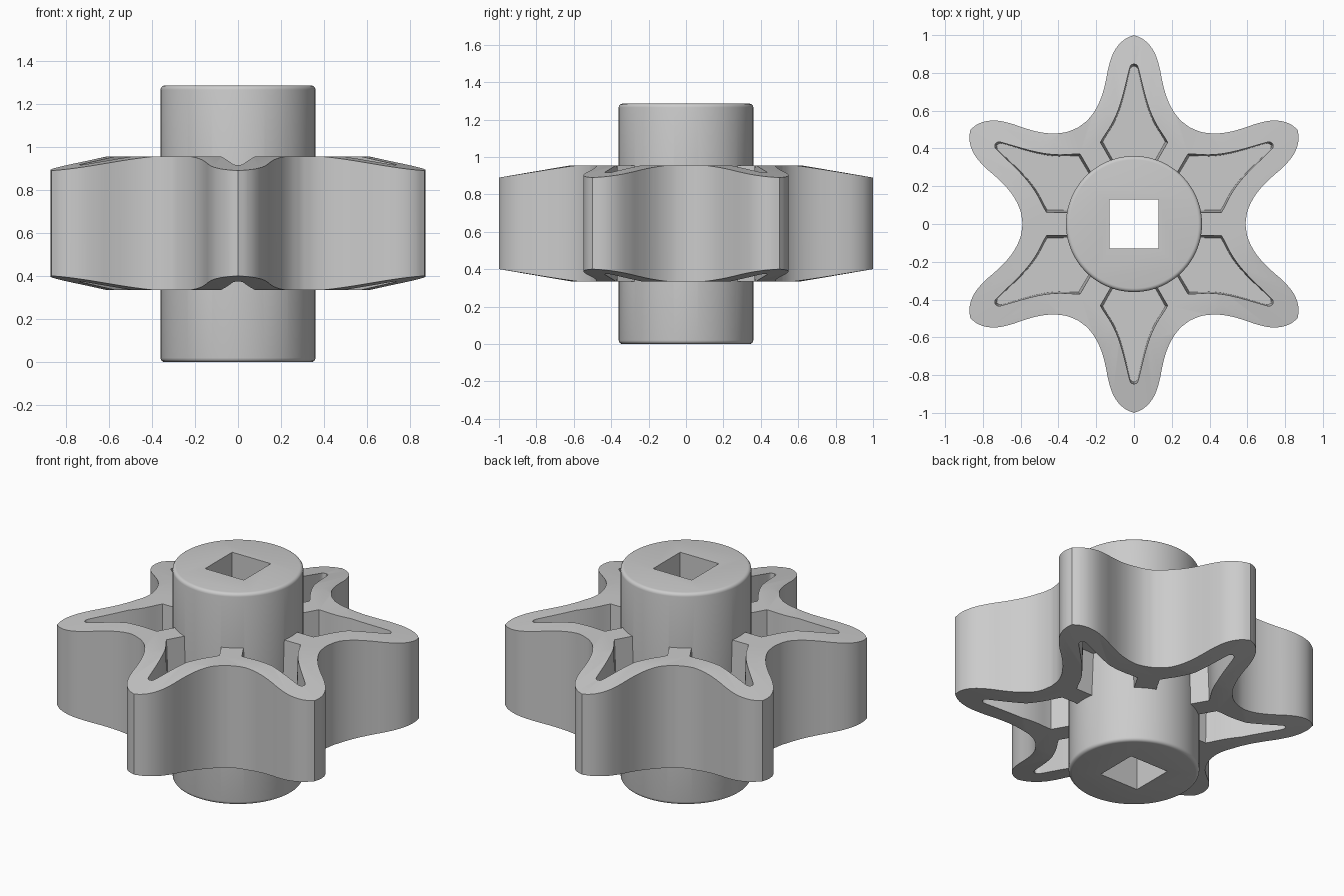
import bpy, bmesh
from math import sin, cos, pi, radians
from mathutils import Vector, Matrix

if "Cube" in bpy.data.objects:
    bpy.data.objects.remove(bpy.data.objects["Cube"])

MID = 0.645  # mid height of the star wheel


def loft(bm, rings):
    """Closed solid through stacked rings of equal point count."""
    loops = [[bm.verts.new(p) for p in ring] for ring in rings]
    n = len(loops[0])
    for a, b in zip(loops, loops[1:]):
        for i in range(n):
            j = (i + 1) % n
            bm.faces.new((a[i], a[j], b[j], b[i]))
    bm.faces.new(loops[0][::-1])
    bm.faces.new(loops[-1])


def make(name, solids):
    bm = bmesh.new()
    for rings in solids:
        loft(bm, rings)
    bmesh.ops.recalc_face_normals(bm, faces=bm.faces[:])
    me = bpy.data.meshes.new(name)
    bm.to_mesh(me)
    bm.free()
    ob = bpy.data.objects.new(name, me)
    bpy.context.collection.objects.link(ob)
    return ob


def lathe(profile, n=144):
    return [[(r * cos(2 * pi * i / n), r * sin(2 * pi * i / n), z) for i in range(n)]
            for r, z in profile]


def flat(points, z):
    return [(x, y, z) for x, y in points]


def turn(points, k):
    rot = Matrix.Rotation(radians(60 * k), 2)
    return [tuple(rot @ Vector(p)) for p in points]


def smooth(points, steps=4):
    """Catmull-Rom curve through the points."""
    p = [Vector(q) for q in points]
    p = [2 * p[0] - p[1]] + p + [2 * p[-1] - p[-2]]
    out = []
    for a, b, c, d in zip(p, p[1:], p[2:], p[3:]):
        for s in range(steps):
            t = s / steps
            out.append(0.5 * (2 * b + (c - a) * t + (2 * a - 5 * b + 4 * c - d) * t * t
                              + (3 * b - a - 3 * c + d) * t ** 3))
    out.append(p[-2])
    return [tuple(v) for v in out]


def boolean(ob, other, operation):
    mod = ob.modifiers.new(operation, 'BOOLEAN')
    mod.object, mod.operation, mod.solver = other, operation, 'EXACT'
    bpy.context.view_layer.objects.active = ob
    bpy.ops.object.modifier_apply(modifier=mod.name)
    bpy.data.objects.remove(other)


# Six-lobed outline, from half a lobe mirrored and turned
half = smooth([(0, 1), (.042, .982), (.08, .95), (.112, .9), (.135, .83), (.15, .755),
               (.17, .68), (.2, .612), (.243, .553), (.295, .511)])
lobe = half[::-1][:-1] + [(-x, y) for x, y in half[:-1]]
outline = [p for k in range(6) for p in turn(lobe, k)]
wheel = make("star_wheel", [[flat(outline, 0.2), flat(outline, 1.1)]])

# Coned top and bottom faces that thin the lobe tips
blank = make("coned_blank", [lathe([(.62, .335), (1.05, .409), (1.05, .881), (.62, .955)])])
boolean(wheel, blank, 'INTERSECT')

# Tapered pockets on both sides, leaving a central web and six ribs
side = smooth([(0, .85), (.018, .84), (.03, .8), (.057, .69), (.085, .6), (.12, .525),
               (.165, .455)], 3) + [(.178, .432), (.103, .302)]
mouth = side[::-1][:-1] + [(-x, y) for x, y in side]
floor = [(x * 0.93, 0.5 + (y - 0.5) * 0.96) for x, y in mouth]
pockets = []
for k in range(6):
    m, f = turn(mouth, k), turn(floor, k)
    for s in (1, -1):
        pockets.append([flat(f, MID + s * 0.05), flat(m, MID + s * 0.31),
                        flat(m, MID + s * 0.4)])
boolean(wheel, make("pocket_cutter", pockets), 'DIFFERENCE')

# Hub with rounded rims
H, R, B = 1.285, 0.36, 0.02
arc = [(R - B + B * sin(a * pi / 8), B - B * cos(a * pi / 8)) for a in range(5)]
hub = make("hub", [lathe(arc + [(r, H - z) for r, z in reversed(arc)])])
boolean(wheel, hub, 'UNION')

# Square shaft hole
square = [(-.13, -.13), (.13, -.13), (.13, .13), (-.13, .13)]
boolean(wheel, make("bore_cutter", [[flat(square, -.1), flat(square, 1.4)]]), 'DIFFERENCE')

bpy.ops.object.select_all(action='DESELECT')
wheel.select_set(True)
bpy.context.view_layer.objects.active = wheel
bpy.ops.object.shade_smooth_by_angle(angle=radians(30))
